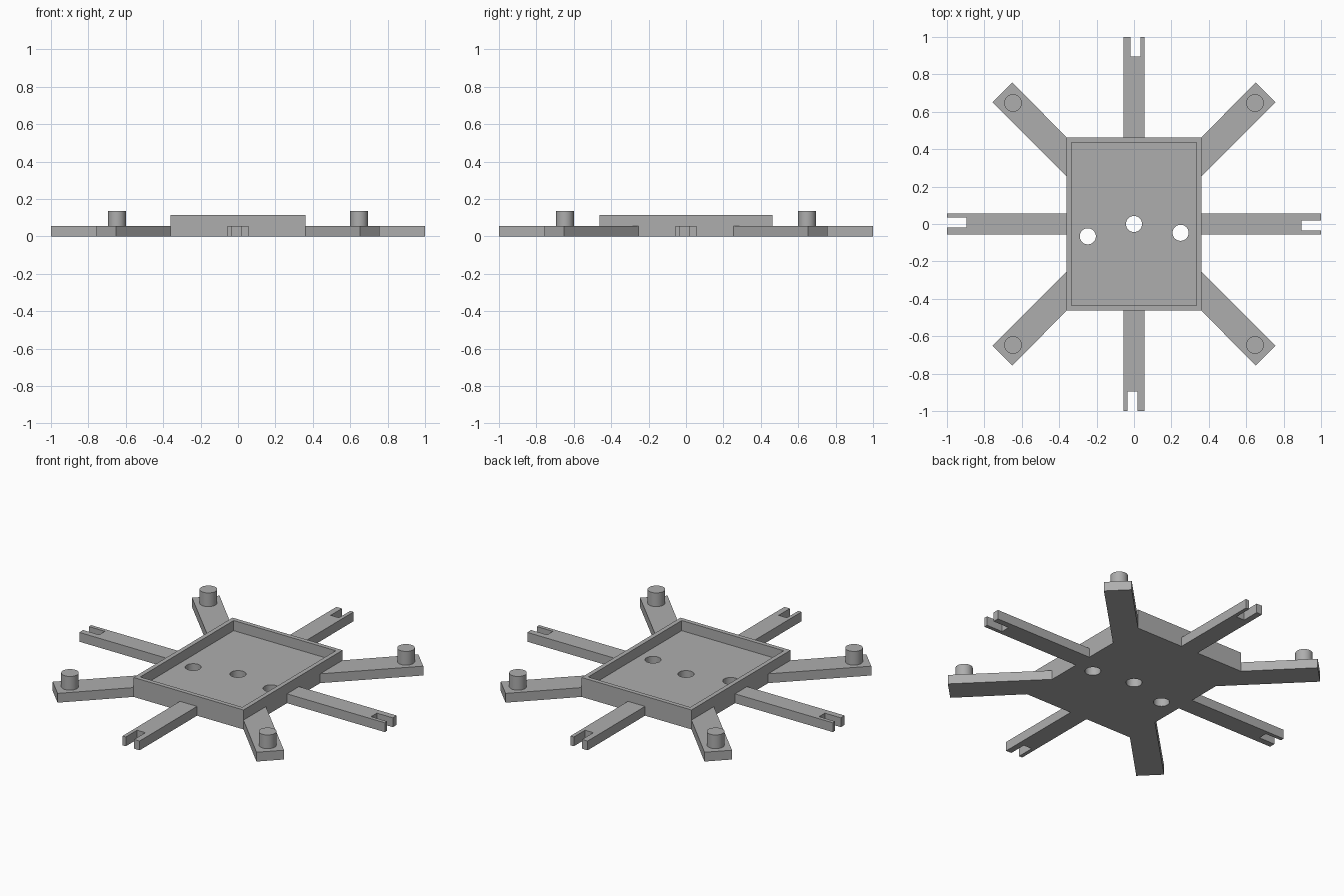
import bpy
import bmesh
from math import pi
from mathutils import Matrix

cube = bpy.data.objects.get("Cube")
if cube:
    bpy.data.objects.remove(cube)

GREY = (0.42, 0.42, 0.42, 1)
grey = bpy.data.materials.new("plain grey")
grey.use_nodes = True
grey.diffuse_color = GREY
grey.node_tree.nodes["Principled BSDF"].inputs["Base Color"].default_value = GREY

PLATE, RIM, PEG = 0.055, 0.115, 0.136   # heights of the arms, tray rim and pegs
HX, HY = 0.36, 0.463                    # tray half sizes
WALL = 0.026


def finish(name, bm):
    bmesh.ops.recalc_face_normals(bm, faces=bm.faces)
    mesh = bpy.data.meshes.new(name)
    bm.to_mesh(mesh)
    bm.free()
    mesh.materials.append(grey)
    obj = bpy.data.objects.new(name, mesh)
    bpy.context.collection.objects.link(obj)
    return obj


def prism(name, outline, z0, z1):
    """Extrude a flat outline from z0 up to z1."""
    bm = bmesh.new()
    face = bm.faces.new([bm.verts.new((x, y, z0)) for x, y in outline])
    top = bmesh.ops.extrude_face_region(bm, geom=[face])["geom"]
    verts = [v for v in top if isinstance(v, bmesh.types.BMVert)]
    bmesh.ops.translate(bm, verts=verts, vec=(0, 0, z1 - z0))
    return finish(name, bm)


def cylinder(name, x, y, radius, z0, z1):
    bm = bmesh.new()
    bmesh.ops.create_cone(bm, cap_ends=True, segments=48, radius1=radius, radius2=radius,
                          depth=z1 - z0, matrix=Matrix.Translation((x, y, (z0 + z1) / 2)))
    return finish(name, bm)


def smooth(obj):
    bpy.ops.object.select_all(action='DESELECT')
    obj.select_set(True)
    bpy.context.view_layer.objects.active = obj
    bpy.ops.object.shade_smooth_by_angle()


def rectangle(hx, hy):
    return [(-hx, -hy), (hx, -hy), (hx, hy), (-hx, hy)]


# Central tray: a block with a shallow recess and three through holes
tray = prism("tray", rectangle(HX, HY), 0, RIM)
cutters = [prism("recess_cutter", rectangle(HX - WALL, HY - WALL), PLATE, 0.3)]
for x, y in [(0, 0), (-0.247, -0.066), (0.249, -0.047)]:
    cutters.append(cylinder("hole_cutter", x, y, 0.043, -0.1, 0.2))
bpy.context.view_layer.objects.active = tray
for cutter in cutters:
    cut = tray.modifiers.new("cut", 'BOOLEAN')
    cut.operation = 'DIFFERENCE'
    cut.solver = 'EXACT'
    cut.object = cutter
    bpy.ops.object.modifier_apply(modifier=cut.name)
    bpy.data.objects.remove(cutter)
smooth(tray)

# Four straight arms with a slot in the tip, slightly off the arm's centre line
W, SLOT, LOW, HIGH = 0.056, 0.895, -0.034, 0.02
for i, (side, start) in enumerate([("left", HX), ("back", HY), ("right", HX), ("front", HY)]):
    arm = prism(side + "_slotted_arm",
                [(start, -W), (1, -W), (1, LOW), (SLOT, LOW),
                 (SLOT, HIGH), (1, HIGH), (1, W), (start, W)], 0, PLATE)
    arm.data.transform(Matrix.Rotation(i * pi / 2, 4, 'Z'))

# Four diagonal arms from the tray corners, each with an upright peg
NEAR, FAR, P = 0.651, 0.757, 0.647
for sx, side in [(1, "left"), (-1, "right")]:
    for sy, end in [(1, "back"), (-1, "front")]:
        outline = [(HX, 0.254), (FAR, NEAR), (NEAR, FAR), (HX, HY)]
        prism(f"{end}_{side}_corner_arm", [(sx * x, sy * y) for x, y in outline], 0, PLATE)
        smooth(cylinder(f"{end}_{side}_peg", sx * P, sy * P, 0.047, PLATE, PEG))
